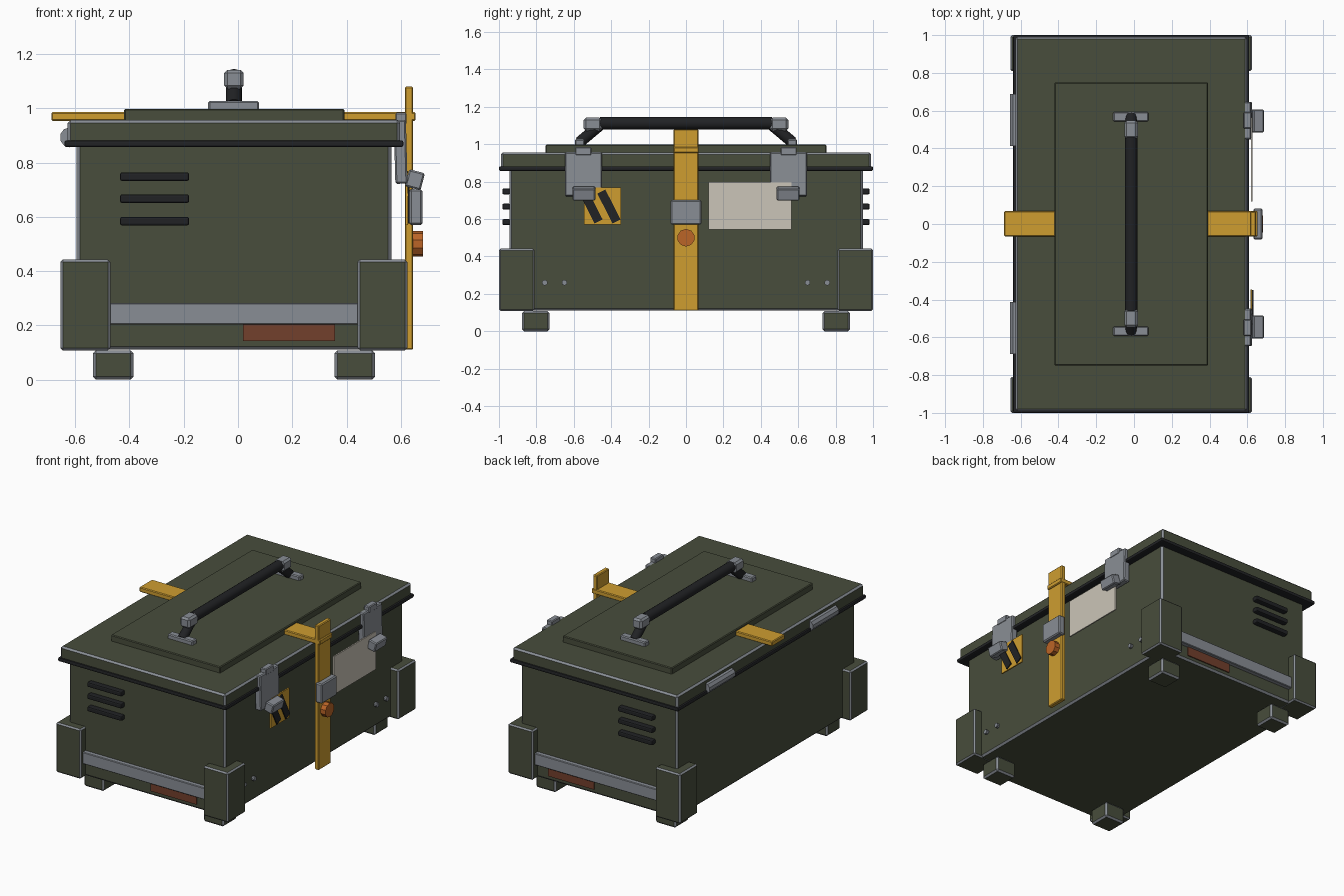
import bpy
import math
from mathutils import Vector

cube = bpy.data.objects.get("Cube")
if cube:
    bpy.data.objects.remove(cube, do_unlink=True)


def material(name, rgb):
    mat = bpy.data.materials.new(name)
    mat.use_nodes = True
    colour = (*rgb, 1.0)
    mat.diffuse_color = colour
    mat.node_tree.nodes["Principled BSDF"].inputs["Base Color"].default_value = colour
    return mat


OLIVE = material("olive paint", (0.065, 0.075, 0.045))
STEEL = material("worn steel", (0.25, 0.27, 0.30))
BLACK = material("black rubber", (0.015, 0.016, 0.018))
YELLOW = material("yellow strap", (0.62, 0.34, 0.03))
ORANGE = material("orange button", (0.50, 0.13, 0.02))
RUST = material("rust", (0.17, 0.05, 0.025))
PAPER = material("pale label", (0.60, 0.56, 0.48))


def box(name, x, y, z, mat, bevel=0.0, edge=None, turn=(0, 0, 0), segments=1):
    """Box from three (low, high) ranges; the bevel can take its own material."""
    bpy.ops.mesh.primitive_cube_add(size=1)
    obj = bpy.context.object
    obj.name = name
    size = [b - a for a, b in (x, y, z)]
    for v in obj.data.vertices:
        v.co = [c * s for c, s in zip(v.co, size)]
    obj.location = [(a + b) / 2 for a, b in (x, y, z)]
    obj.rotation_euler = turn
    obj.data.materials.append(mat)
    if edge:
        obj.data.materials.append(edge)
    if bevel:
        mod = obj.modifiers.new("edge bevel", 'BEVEL')
        mod.width = bevel
        mod.segments = segments
        mod.limit_method = 'ANGLE'
        if edge:
            mod.material = 1
    return obj


def rod(name, start, end, radius, mat, sides=16, smooth=True):
    """Cylinder running between two points."""
    a, b = Vector(start), Vector(end)
    bpy.ops.mesh.primitive_cylinder_add(vertices=sides, radius=radius, depth=(b - a).length)
    obj = bpy.context.object
    obj.name = name
    obj.location = (a + b) / 2
    obj.rotation_euler = (b - a).to_track_quat('Z', 'Y').to_euler()
    obj.data.materials.append(mat)
    if smooth:
        bpy.ops.object.shade_smooth_by_angle(angle=math.radians(35))
    return obj


def span(side, near, far):
    """Range mirrored to the given side of zero."""
    return tuple(sorted((side * near, side * far)))


MID = -0.015  # centre line of the case across x

# Case, seal, lid and raised lid panel
box("case_body", (-0.595, 0.565), (-0.945, 0.945), (0.11, 0.87), OLIVE, 0.012, STEEL)
box("lid_seal", (-0.64, 0.61), (-1.0, 1.0), (0.857, 0.882), BLACK, 0.008, segments=2)
box("lid", (-0.628, 0.598), (-0.99, 0.99), (0.87, 0.957), OLIVE, 0.011, STEEL)
box("lid_panel", (-0.42, 0.392), (-0.75, 0.75), (0.95, 0.998), OLIVE, 0.005)

# Corner guards and feet
for sx in (-1, 1):
    for sy in (-1, 1):
        gx = tuple(MID + v for v in span(sx, 0.455, 0.64))
        fx = tuple(MID + v for v in span(sx, 0.37, 0.52))
        box("corner_guard", gx, span(sy, 0.81, 1.0), (0.108, 0.442), OLIVE, 0.009, STEEL)
        box("foot", fx, span(sy, 0.73, 0.877), (0.0, 0.108), OLIVE, 0.011, STEEL)

# Both ends: vents, steel rail and rust patch
for sy in (-1, 1):
    for z in (0.748, 0.667, 0.584):
        box("vent_slat", (-0.435, -0.18), span(sy, 0.94, 0.982), (z - 0.016, z + 0.016),
            BLACK, 0.008, segments=2)
    box("end_rail", (-0.475, 0.445), span(sy, 0.93, 0.975), (0.203, 0.282), STEEL, 0.004)
    box("rust_patch", (0.018, 0.357), span(sy, 0.944, 0.952), (0.142, 0.215), RUST)

# Carry handle
bar_end, foot_end = (0.46, 1.112), (0.57, 1.01)
rod("handle_bar", (MID, -bar_end[0], bar_end[1]), (MID, bar_end[0], bar_end[1]), 0.033, BLACK)
for sy in (-1, 1):
    box("handle_mount", (-0.11, 0.077), span(sy, 0.543, 0.593), (0.99, 1.027), STEEL, 0.006)
    rod("handle_arm", (MID, sy * foot_end[0], foot_end[1]),
        (MID, sy * bar_end[0], bar_end[1] - 0.01), 0.03, BLACK)
    box("handle_collar", (MID - 0.036, MID + 0.036), span(sy, 0.45, 0.547), (1.072, 1.142),
        STEEL, 0.012)

# Strap over the lid and down the side, with buckle and button
box("lid_strap", (-0.688, 0.655), (-0.066, 0.068), (0.953, 0.986), YELLOW, 0.005)
box("side_strap", (0.615, 0.646), (-0.066, 0.066), (0.11, 1.08), YELLOW, 0.005)
box("strap_buckle", (0.632, 0.68), (-0.082, 0.082), (0.57, 0.702), STEEL, 0.007)
rod("strap_button", (0.64, 0, 0.5), (0.682, 0, 0.5), 0.047, ORANGE, sides=10, smooth=False)

# Latches on the strap side, hinge barrels on the other
for sy in (-1, 1):
    box("latch_plate", (0.577, 0.622), span(sy, 0.448, 0.647), (0.722, 0.957), STEEL, 0.006,
        turn=(0, math.radians(-1.5), 0))
    box("latch_hook", (0.58, 0.622), span(sy, 0.505, 0.592), (0.94, 0.984), STEEL, 0.005)
    box("latch_lever", (0.622, 0.682), span(sy, 0.485, 0.607), (0.704, 0.769), STEEL, 0.006,
        turn=(0, math.radians(15), 0))
    rod("hinge_barrel", (-0.62, sy * 0.412, 0.893), (-0.62, sy * 0.687, 0.893), 0.037, STEEL,
        sides=10, smooth=False)
    # Rivets
    for y in (0.65, 0.755):
        rod("rivet", (0.56, sy * y, 0.26), (0.584, sy * y, 0.26), 0.015, STEEL, sides=10)

# Label and hazard plate
box("label_plate", (0.619, 0.628), (0.12, 0.565), (0.543, 0.798), PAPER)
box("hazard_plate", (0.617, 0.626), (-0.545, -0.347), (0.57, 0.768), YELLOW)
for y in (-0.508, -0.412):
    box("hazard_stripe", (0.624, 0.633), (y - 0.024, y + 0.024), (0.577, 0.757), BLACK,
        turn=(math.radians(27), 0, 0))
